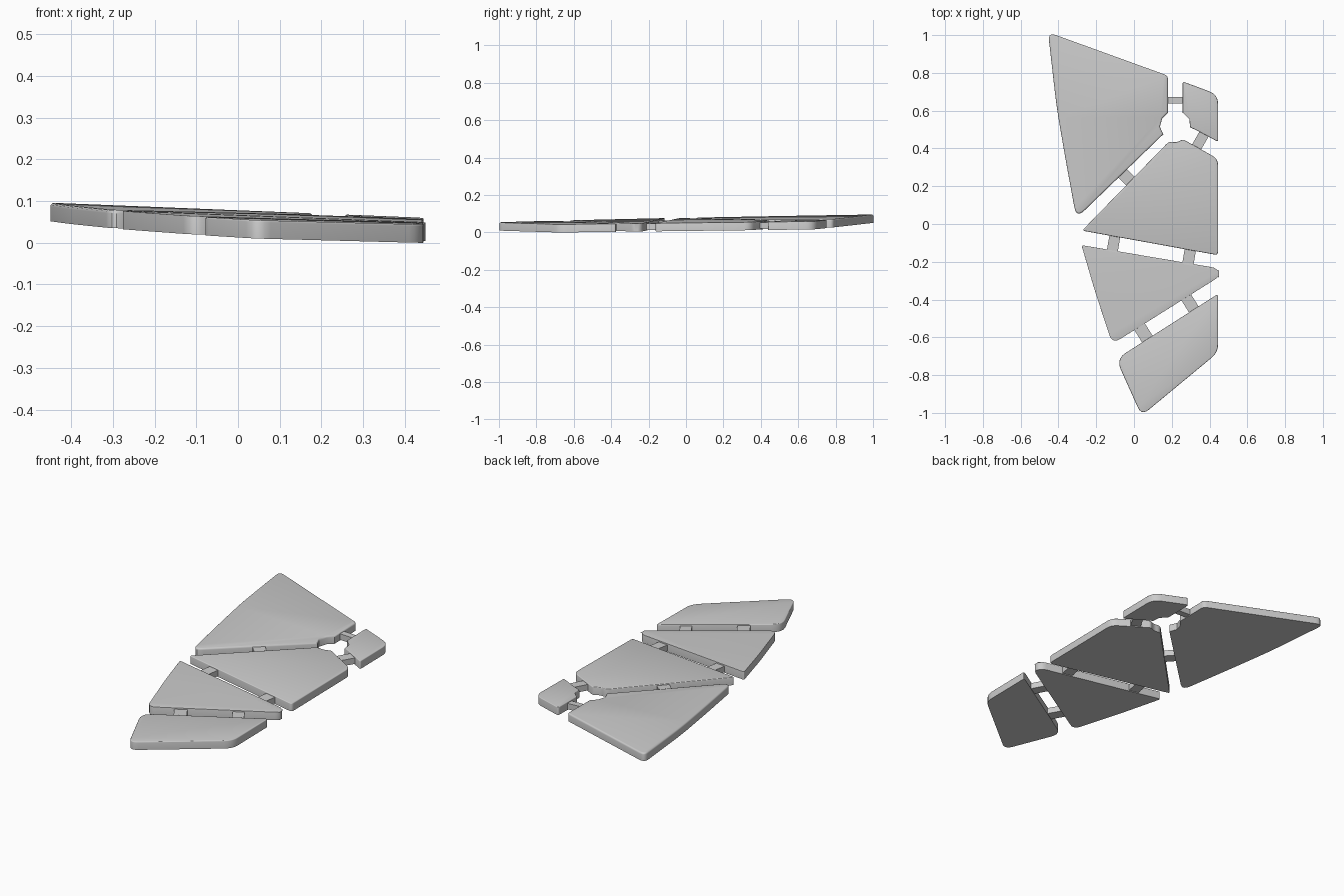
import bpy
import bmesh
from mathutils import Vector

THICK = 0.044
RIM = 0.009

old = bpy.data.objects.get("Cube")
if old:
    bpy.data.objects.remove(old, do_unlink=True)

grey = bpy.data.materials.new("plain grey")
grey.use_nodes = True
colour = (0.6, 0.6, 0.6, 1)
grey.diffuse_color = colour
grey.node_tree.nodes["Principled BSDF"].inputs["Base Color"].default_value = colour


def tilt(x, y):
    """Height of the gently sloping underside."""
    return 0.0238 + 0.012 * y - 0.036 * x


def rounded(corners, steps=5):
    """Outline with each (x, y, reach) corner eased into a curve."""
    points = []
    for i, (x, y, reach) in enumerate(corners):
        here = Vector((x, y))
        if not reach:
            points.append(here)
            continue
        before = Vector(corners[i - 1][:2])
        after = Vector(corners[(i + 1) % len(corners)][:2])
        start = here + (before - here).normalized() * reach
        end = here + (after - here).normalized() * reach
        for k in range(steps + 1):
            t = k / steps
            points.append(start * (1 - t) ** 2 + here * 2 * t * (1 - t) + end * t * t)
    return points


def slab(name, outline, low, high, rim):
    """Extruded outline with an eased upper rim, laid on the slope."""
    bm = bmesh.new()
    base = bm.faces.new([bm.verts.new((p.x, p.y, low)) for p in outline])
    grown = bmesh.ops.extrude_face_region(bm, geom=[base], use_keep_orig=True)["geom"]
    top = next(g for g in grown if isinstance(g, bmesh.types.BMFace))
    for v in top.verts:
        v.co.z = high
    bmesh.ops.recalc_face_normals(bm, faces=bm.faces)
    if rim:
        bmesh.ops.bevel(bm, geom=list(top.edges), offset=rim, segments=3,
                        profile=0.5, affect="EDGES", clamp_overlap=True)
    for v in bm.verts:
        v.co.z += tilt(v.co.x, v.co.y)
    mesh = bpy.data.meshes.new(name)
    bm.to_mesh(mesh)
    bm.free()
    mesh.materials.append(grey)
    obj = bpy.data.objects.new(name, mesh)
    bpy.context.collection.objects.link(obj)
    bpy.ops.object.select_all(action="DESELECT")
    obj.select_set(True)
    bpy.context.view_layer.objects.active = obj
    bpy.ops.object.shade_smooth_by_angle(angle=0.6)


# Five separate plates, each corner given as x, y, rounding reach
plates = {
    "rear_plate": [
        (-.455, 1.015, .045), (.18, .785, .02), (.18, .59, 0), (.15, .56, 0),
        (.137, .515, 0), (.155, .475, 0), (-.305, .03, .06),
        (-.362, .34, .1), (-.41, .62, .1)],
    "small_side_plate": [
        (.257, .755, .015), (.445, .685, .05), (.445, .435, .012), (.35, .487, 0),
        (.297, .512, 0), (.293, .555, 0), (.257, .59, 0)],
    "middle_plate": [
        (-.275, -.035, .015), (.185, .437, .02), (.225, .432, .015), (.26, .448, .01),
        (.445, .345, .035), (.445, -.165, .02)],
    "front_plate": [
        (-.278, -.112, .012), (.45, -.235, .04), (.45, -.28, .025),
        (-.115, -.635, .05), (-.21, -.345, .06)],
    "nose_plate": [
        (.445, -.37, .015), (.445, -.68, .045), (.04, -1.015, .05),
        (-.095, -.715, .06)],
}
for name, corners in plates.items():
    slab(name, rounded(corners), 0, THICK, RIM)

# Short bridges: middle x, y, direction across the gap, length, width
bridges = {
    "rear_side_bridge": (.218, .655, 1, 0, .1, .036),
    "side_middle_bridge": (.35, .44, .5, .87, .12, .055),
    "rear_middle_bridge": (-.048, .256, 1, -1, .115, .065),
    "middle_front_bridge_right": (-.108, -.103, .17, 1, .11, .058),
    "middle_front_bridge_left": (.292, -.172, .17, 1, .1, .06),
    "front_nose_bridge_right": (.048, -.573, .53, -.85, .1, .066),
    "front_nose_bridge_left": (.295, -.418, .53, -.85, .1, .06),
}
for name, (x, y, dx, dy, length, width) in bridges.items():
    along = Vector((dx, dy)).normalized() * length / 2
    across = along.orthogonal().normalized() * width / 2
    mid = Vector((x, y))
    outline = [mid - along - across, mid + along - across,
               mid + along + across, mid - along + across]
    slab(name, outline, 0.004, THICK - 0.007, 0)
